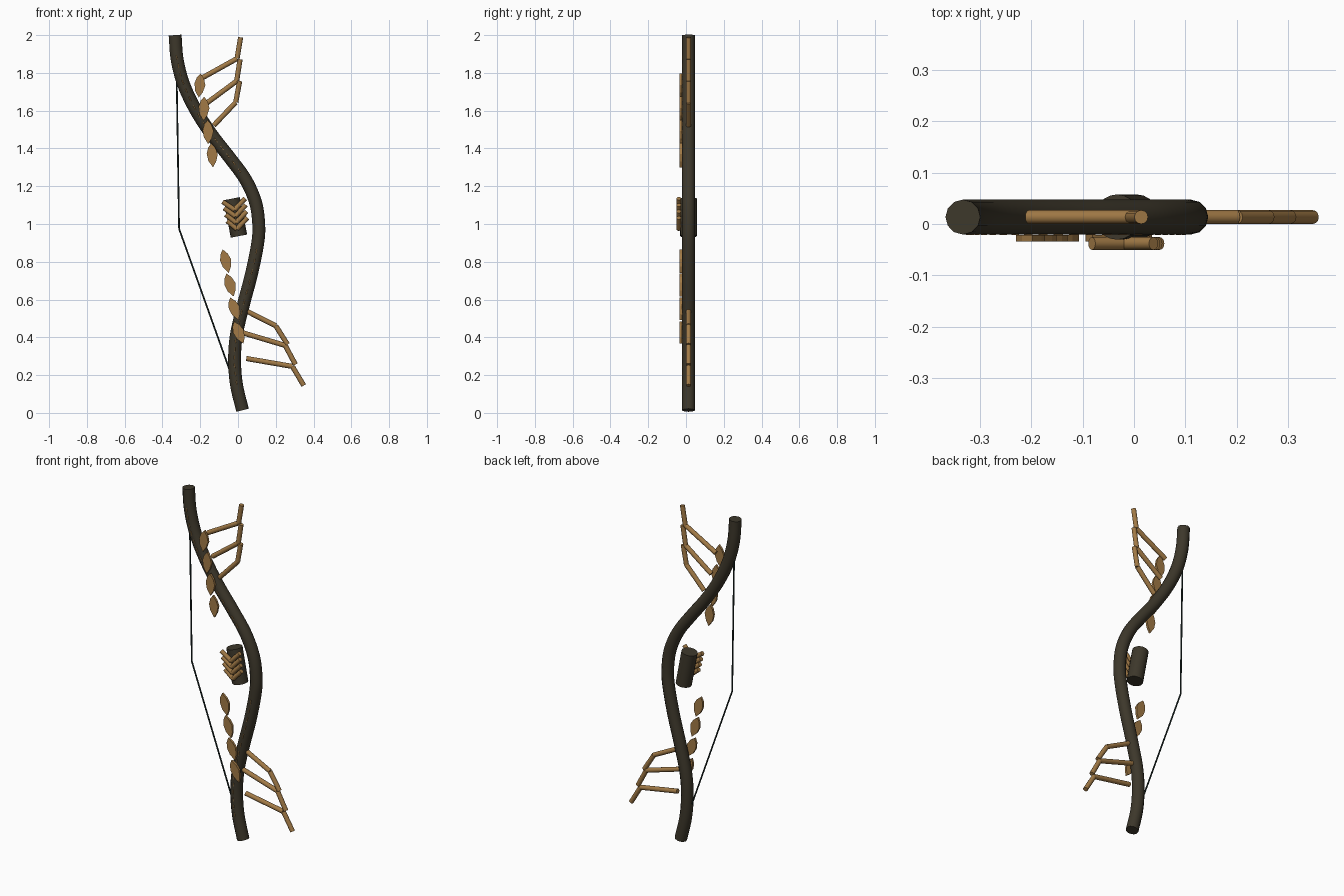
import bpy, math
from mathutils import Vector

if "Cube" in bpy.data.objects:
    bpy.data.objects.remove(bpy.data.objects["Cube"])

Y = 0.0135  # depth of the bow's middle plane


def material(name, rgb):
    m = bpy.data.materials.new(name)
    m.diffuse_color = (*rgb, 1)
    m.use_nodes = True
    m.node_tree.nodes["Principled BSDF"].inputs["Base Color"].default_value = m.diffuse_color
    return m


WOOD = material("dark_wood", (0.047, 0.039, 0.024))
GOLD = material("antique_gold", (0.36, 0.195, 0.062))
CORD = material("dark_green_cord", (0.015, 0.028, 0.026))


def finish(ob, name, mat, smooth=True):
    ob.name = name
    ob.data.materials.clear()
    ob.data.materials.append(mat)
    if smooth:
        bpy.ops.object.select_all(action='DESELECT')
        ob.select_set(True)
        bpy.context.view_layer.objects.active = ob
        bpy.ops.object.shade_smooth_by_angle(angle=math.radians(40))
    return ob


def rod(name, a, b, r, mat, y=Y, sides=12):
    """Capped cylinder between two (x, z) points."""
    a, b = Vector((a[0], y, a[1])), Vector((b[0], y, b[1]))
    d = b - a
    bpy.ops.mesh.primitive_cylinder_add(vertices=sides, radius=r, depth=d.length,
                                        location=(a + b) / 2)
    ob = bpy.context.object
    ob.rotation_euler = (0, math.atan2(d.x, d.z), 0)
    return finish(ob, name, mat)


def spline(pts, n=6):
    """Smooth path through the (x, z) points."""
    p = [Vector(q) for q in pts]
    p = [2 * p[0] - p[1]] + p + [2 * p[-1] - p[-2]]
    out = []
    for i in range(1, len(p) - 2):
        a, b, c, d = p[i - 1:i + 3]
        for k in range(n):
            t = k / n
            out.append(0.5 * (2 * b + (c - a) * t + (2 * a - 5 * b + 4 * c - d) * t * t
                              + (3 * b - a - 3 * c + d) * t ** 3))
    return out + [p[-2]]


def tube(name, path, r, mat, y=Y, sides=12):
    """Round tube swept along a path in the xz plane."""
    verts, faces = [], []
    for i, p in enumerate(path):
        t = (path[min(i + 1, len(path) - 1)] - path[max(i - 1, 0)]).normalized()
        for k in range(sides):
            a = 2 * math.pi * k / sides
            c = r * math.cos(a)
            verts.append((p.x + t.y * c, y + r * math.sin(a), p.y - t.x * c))
    for i in range(len(path) - 1):
        for k in range(sides):
            j = (k + 1) % sides
            faces.append((i * sides + k, i * sides + j, (i + 1) * sides + j, (i + 1) * sides + k))
    last = (len(path) - 1) * sides
    faces += [tuple(reversed(range(sides))), tuple(range(last, last + sides))]
    me = bpy.data.meshes.new(name)
    me.from_pydata(verts, [], faces)
    ob = bpy.data.objects.new(name, me)
    bpy.context.collection.objects.link(ob)
    return finish(ob, name, mat)


# Curved limb
limb = spline([(-.333, 2.0), (-.322, 1.87), (-.288, 1.74), (-.225, 1.606), (-.14, 1.474),
               (-.045, 1.352), (.04, 1.235), (.093, 1.114), (.11, .992), (.103, .89),
               (.071, .733), (.029, .574), (-.008, .415), (-.018, .283), (-.008, .15),
               (.024, .014)])
tube("limb", limb, 0.034, WOOD)

# Broken gold inlay just breaking the limb's front surface
for n, (lo, hi) in enumerate(((1.25, 1.91), (0.15, 0.88))):
    run = [p for p in limb if lo < p.y < hi]
    for i in range(0, len(run) - 1, 2):
        tube(f"inlay_{n}_{i}", run[i:i + 2], 0.003, GOLD, y=Y - 0.0325, sides=6)

# Bowstring
string = [(-.325, 1.80), (-.312, .975), (-.04, .214)]
for i in range(2):
    rod(f"string_{i}", string[i], string[i + 1], 0.0045, CORD, sides=8)

# Grip with chevron ribs
rod("grip", (.005, .936), (-.033, 1.134), 0.044, WOOD, sides=20)
for i in range(4):
    x, z = -.018 + .004 * i, 1.075 - .034 * i
    rod(f"grip_rib_left_{i}", (x, z), (x - .064 + .004 * i, z + .043), 0.0125, GOLD, y=-.038)
    rod(f"grip_rib_right_{i}", (x, z), (x + .056, z + .060), 0.0125, GOLD, y=-.038)

# Bent branches: root, elbow, tip
branches = {
    "upper": [((-.205, 1.765), (-.005, 1.876), (.014, 1.988)),
              ((-.175, 1.633), (-.007, 1.757), (.011, 1.872)),
              ((-.128, 1.522), (-.012, 1.644), (.009, 1.757))],
    "lower": [((.04, .542), (.2, .461), (.262, .362)),
              ((.015, .427), (.25, .357), (.304, .256)),
              ((.044, .288), (.288, .246), (.348, .145))]}
for side, items in branches.items():
    for i, (a, b, c) in enumerate(items):
        rod(f"{side}_branch_arm_{i}", a, b, 0.0135, GOLD)
        rod(f"{side}_branch_tip_{i}", b, c, 0.0135, GOLD)


# Flat leaves on the front
def leaf(name, x, z, tilt):
    shape = [(0, .064), (.02, .037), (.030, .004), (.019, -.035), (0, -.064),
             (-.022, -.028), (-.028, .01), (-.018, .042)]
    c, s, n = math.cos(tilt), math.sin(tilt), len(shape)
    verts = [(x + u * c + v * s, y, z - u * s + v * c)
             for y in (-.034, -.021) for u, v in shape]
    faces = [tuple(range(n)), tuple(reversed(range(n, 2 * n)))]
    faces += [(i, i + n, (i + 1) % n + n, (i + 1) % n) for i in range(n)]
    me = bpy.data.meshes.new(name)
    me.from_pydata(verts, [], faces)
    ob = bpy.data.objects.new(name, me)
    bpy.context.collection.objects.link(ob)
    finish(ob, name, GOLD, smooth=False)


for i in range(4):
    leaf(f"upper_leaf_{i}", -.203 + .022 * i, 1.733 - .123 * i, .08 - .05 * i)
    leaf(f"lower_leaf_{i}", -.065 + .023 * i, .803 - .126 * i, -.25 - .05 * i)
